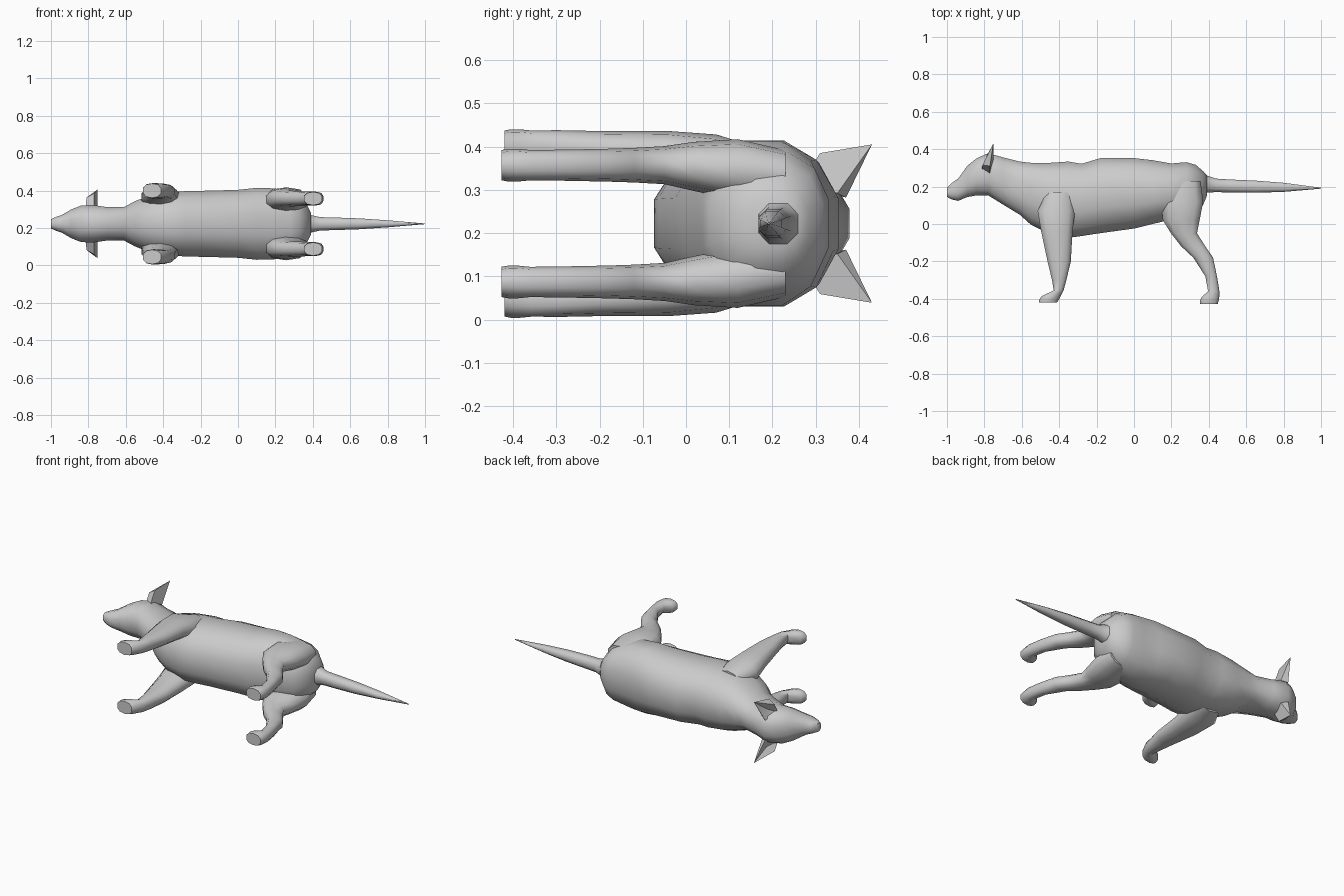
import bpy, bmesh, math
from mathutils import Vector

if "Cube" in bpy.data.objects:
    bpy.data.objects.remove(bpy.data.objects["Cube"], do_unlink=True)

MID = 0.222  # height of the animal's plane of symmetry (it lies on its side)

grey = bpy.data.materials.new("plain grey")
grey.use_nodes = True
grey.diffuse_color = (0.6, 0.6, 0.6, 1)
grey.node_tree.nodes["Principled BSDF"].inputs["Base Color"].default_value = (0.6, 0.6, 0.6, 1)


def finish(name, bm, angle):
    bmesh.ops.recalc_face_normals(bm, faces=bm.faces)
    mesh = bpy.data.meshes.new(name)
    bm.to_mesh(mesh)
    bm.free()
    mesh.materials.append(grey)
    ob = bpy.data.objects.new(name, mesh)
    bpy.context.collection.objects.link(ob)
    bpy.ops.object.select_all(action='DESELECT')
    ob.select_set(True)
    bpy.context.view_layer.objects.active = ob
    bpy.ops.object.shade_smooth_by_angle(angle=math.radians(angle))
    return ob


def loft(name, rings, sides=12, angle=55, power=0.85):
    """Skin rounded rings, each given as centre, half axis u, half axis v."""
    bm = bmesh.new()
    loops = []
    for c, u, v in rings:
        loop = []
        for i in range(sides):
            a = math.tau * (i + 0.5) / sides
            p, q = math.cos(a), math.sin(a)
            p = math.copysign(abs(p) ** power, p)
            q = math.copysign(abs(q) ** power, q)
            loop.append(bm.verts.new(Vector(c) + Vector(u) * p + Vector(v) * q))
        loops.append(loop)
    for a, b in zip(loops, loops[1:]):
        for i in range(sides):
            j = (i + 1) % sides
            bm.faces.new((a[i], a[j], b[j], b[i]))
    bm.faces.new(loops[0])
    bm.faces.new(loops[-1])
    return finish(name, bm, angle)


def along_x(rows):
    return [((x, (t + b) / 2, MID), (0, (t - b) / 2, 0), (0, 0, w)) for x, t, b, w in rows]


def along_y(rows, side):
    return [(((a + b) / 2, y, MID + side * z), ((b - a) / 2, 0, 0), (0, 0, w))
            for y, a, b, z, w in rows]


# Head, neck and torso: x, back line, belly line, half width
loft("body", along_x([
    (-1.0, .195, .145, .026), (-.975, .22, .13, .037), (-.94, .245, .122, .05),
    (-.89, .315, .142, .08), (-.84, .355, .15, .1), (-.78, .382, .15, .104),
    (-.7, .36, .1, .092), (-.61, .338, .045, .092), (-.55, .332, -.01, .125),
    (-.46, .332, -.055, .16), (-.35, .34, -.08, .175), (-.28, .328, -.07, .18),
    (-.18, .358, -.055, .182), (0, .358, -.03, .187), (.1, .346, -.005, .198),
    (.2, .328, .02, .195), (.28, .335, .035, .172), (.33, .32, .05, .145),
    (.37, .285, .1, .1), (.39, .262, .15, .06)]))

# Tail
loft("tail", along_x([
    (.33, .3, .13, .08), (.39, .262, .165, .05), (.44, .245, .168, .038), (.52, .24, .166, .036),
    (.65, .234, .165, .031), (.8, .222, .17, .02), (1.0, .194, .189, .002)]), sides=8)

# Legs: y, front edge, rear edge, sideways offset, half width
FRONT = [(.17, -.47, -.32, .12, .055), (.07, -.52, -.31, .14, .066), (-.04, -.50, -.325, .162, .052),
         (-.2, -.465, -.335, .172, .042), (-.3, -.44, -.36, .176, .04), (-.355, -.43, -.375, .177, .038),
         (-.385, -.495, -.39, .177, .041), (-.405, -.51, -.4, .177, .041), (-.42, -.51, -.41, .177, .038)]
REAR = [(.23, .16, .36, .11, .06), (.12, .14, .375, .125, .07), (.02, .15, .355, .132, .057),
        (-.05, .195, .34, .135, .044), (-.12, .25, .385, .135, .04), (-.18, .315, .425, .135, .038),
        (-.28, .38, .445, .135, .036), (-.36, .395, .458, .135, .035),
        (-.39, .36, .458, .135, .038), (-.41, .35, .455, .135, .038), (-.427, .352, .45, .135, .035)]


def ear(name, side):
    bm = bmesh.new()
    pts = [(-.815, .29, .085), (-.77, .262, .085), (-.75, .35, .07), (-.785, .37, .06),
           (-.81, .315, .14), (-.77, .31, .163)]
    low_front, low_back, top_back, top_front, side_front, side_back = [
        bm.verts.new((x, y, MID + side * z)) for x, y, z in pts]
    tip = bm.verts.new((-.752, .43, MID + side * .183))
    hollow = bm.verts.new((-.772, .34, MID + side * .115))
    for f in ((low_front, low_back, side_back, side_front), (side_front, side_back, tip),
              (low_back, top_back, tip, side_back), (top_back, top_front, tip),
              (low_front, side_front, hollow), (side_front, tip, hollow),
              (tip, top_front, hollow), (top_front, low_front, hollow),
              (low_front, top_front, top_back, low_back)):
        bm.faces.new(f)
    finish(name, bm, 30)


for label, side in (("left", 1), ("right", -1)):
    loft("front_leg_" + label, along_y(FRONT, side), sides=10)
    loft("rear_leg_" + label, along_y(REAR, side), sides=10)
    ear("ear_" + label, side)
